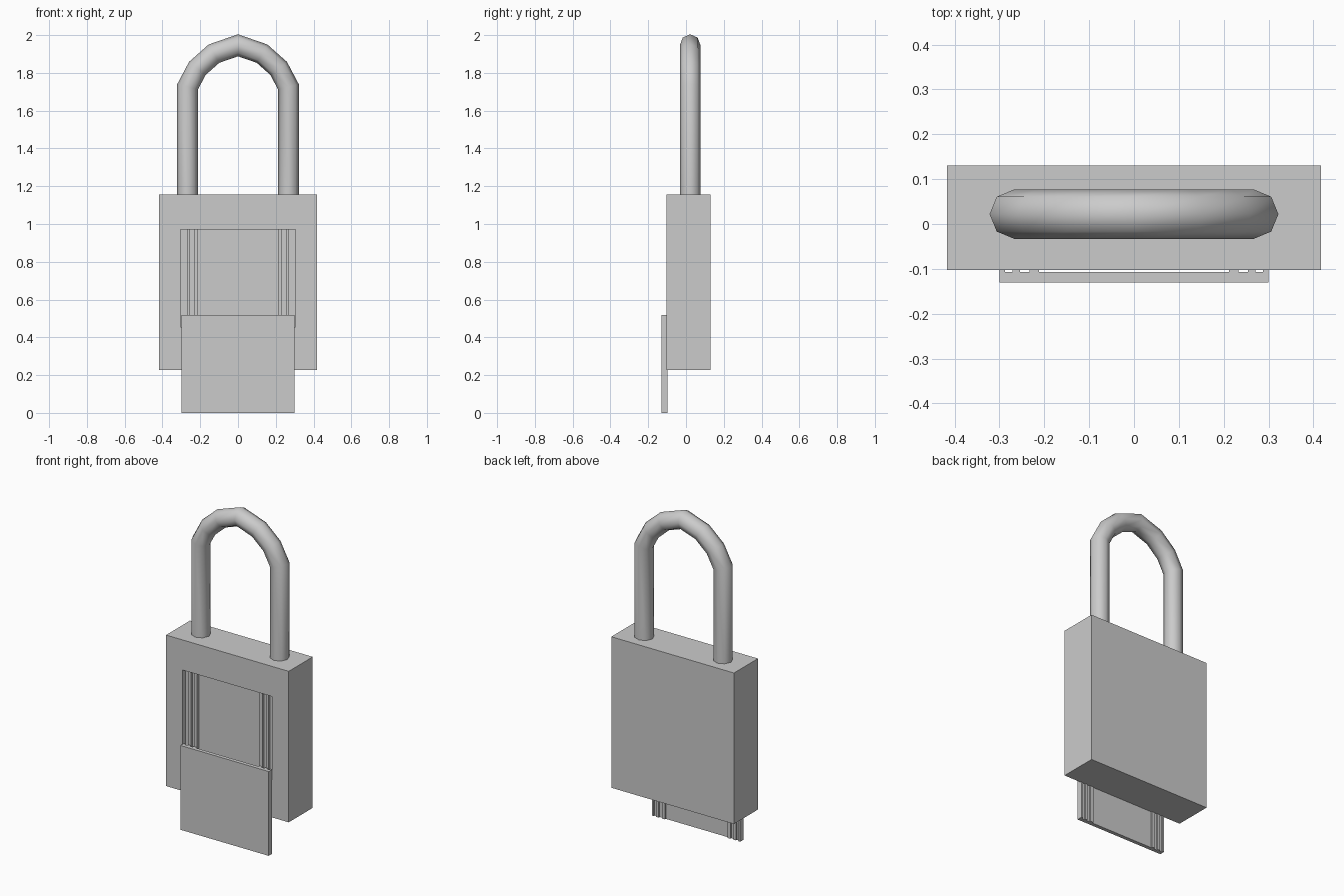
import bpy, bmesh, math
from mathutils import Vector

if "Cube" in bpy.data.objects:
    bpy.data.objects.remove(bpy.data.objects["Cube"])


def finish(name, bm):
    bmesh.ops.recalc_face_normals(bm, faces=bm.faces[:])
    mesh = bpy.data.meshes.new(name)
    bm.to_mesh(mesh)
    bm.free()
    obj = bpy.data.objects.new(name, mesh)
    bpy.context.collection.objects.link(obj)
    return obj


def box(bm, x0, x1, y0, y1, z0, z1):
    verts = bmesh.ops.create_cube(bm, size=1)["verts"]
    for v in verts:
        v.co = ((x0 + x1) / 2 + v.co.x * (x1 - x0),
                (y0 + y1) / 2 + v.co.y * (y1 - y0),
                (z0 + z1) / 2 + v.co.z * (z1 - z0))


def boxes(name, *dims):
    bm = bmesh.new()
    for d in dims:
        box(bm, *d)
    return finish(name, bm)


def rail_boxes(y0, y1, z0, z1):
    # two slim rails near each side
    out = []
    for a, b in ((0.212, 0.233), (0.254, 0.271)):
        out += [(a, b, y0, y1, z0, z1), (-b, -a, y0, y1, z0, z1)]
    return out


FRONT = -0.103
RECESS = FRONT + 0.025

# Lock body with a shallow recess in the front
body = boxes("lock_body", (-0.417, 0.417, FRONT, 0.13, 0.227, 1.155))
cutter = boxes("recess_cutter", (-0.304, 0.304, -0.2, RECESS, 0.455, 0.97))
cutter.hide_render = True
cutter.hide_viewport = True
cut = body.modifiers.new("recess", "BOOLEAN")
cut.operation = "DIFFERENCE"
cut.solver = "EXACT"
cut.object = cutter

# Guide rails standing on the recess floor
boxes("recess_rails", *rail_boxes(RECESS - 0.015, RECESS + 0.002, 0.455, 0.97))

# Sliding cover with matching rails on its back
boxes("sliding_cover", (-0.3, 0.3, -0.13, -0.107, 0, 0.518),
      (0.288, 0.3, -0.108, -0.098, 0, 0.518), (-0.3, -0.288, -0.108, -0.098, 0, 0.518),
      *rail_boxes(-0.108, -0.098, 0, 0.518))

# Shackle: eight-sided tube swept along a mirrored half path
half = [(-0.267, 1.12), (-0.267, 1.726), (-0.215, 1.824), (-0.127, 1.902)]
path = half + [(0, 1.946)] + [(-x, z) for x, z in reversed(half)]
pts = [Vector((x, 0.022, z)) for x, z in path]
SIDES, RADIUS = 8, 0.055
bm = bmesh.new()
rings = []
for i, p in enumerate(pts):
    d_in = (p - pts[max(i - 1, 0)]).normalized()
    d_out = (pts[min(i + 1, len(pts) - 1)] - p).normalized()
    tangent = (d_in + d_out).normalized()
    across = tangent.cross(Vector((0, 1, 0)))
    stretch = 1 / max(tangent.dot(d_in), tangent.dot(d_out))
    ring = []
    for k in range(SIDES):
        a = 2 * math.pi * k / SIDES
        ring.append(bm.verts.new(p + across * (RADIUS * stretch * math.cos(a))
                                 + Vector((0, RADIUS * math.sin(a), 0))))
    rings.append(ring)
for r, s in zip(rings, rings[1:]):
    for k in range(SIDES):
        n = (k + 1) % SIDES
        bm.faces.new((r[k], r[n], s[n], s[k]))
bm.faces.new(rings[0])
bm.faces.new(rings[-1])
shackle = finish("shackle", bm)
bpy.context.view_layer.objects.active = shackle
shackle.select_set(True)
bpy.ops.object.shade_smooth_by_angle(angle=math.radians(60))
